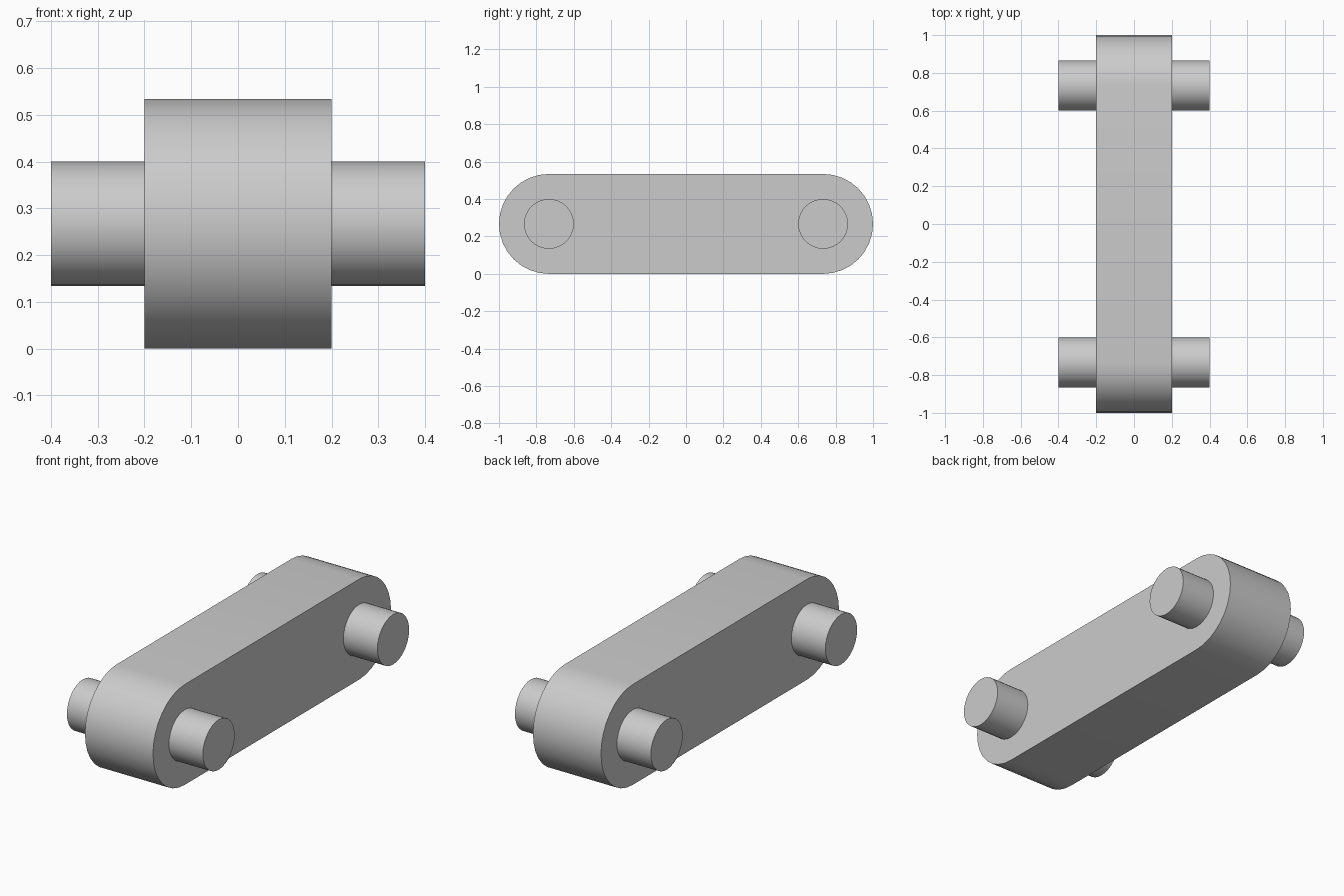
import bpy
import bmesh
from math import pi, sin, cos, radians

cube = bpy.data.objects.get("Cube")
if cube:
    bpy.data.objects.remove(cube)

END_RADIUS = 0.267
PIN_RADIUS = 0.133
PIVOT_Y = 1 - END_RADIUS

grey = bpy.data.materials.new("plain_grey")
grey.use_nodes = True
grey.diffuse_color = (0.6, 0.6, 0.6, 1)
grey.node_tree.nodes["Principled BSDF"].inputs["Base Color"].default_value = (0.6, 0.6, 0.6, 1)


def arc(centre_y, radius, start, sweep, steps):
    """Points in the y-z plane around a pivot."""
    return [(centre_y + radius * cos(start + sweep * i / steps),
             END_RADIUS + radius * sin(start + sweep * i / steps))
            for i in range(steps + 1)]


def extrude_profile(name, profile, half_width):
    """Solid made by sweeping a y-z outline along x."""
    bm = bmesh.new()
    face = bm.faces.new([bm.verts.new((-half_width, y, z)) for y, z in profile])
    swept = bmesh.ops.extrude_face_region(bm, geom=[face], use_keep_orig=True)
    moved = [v for v in swept["geom"] if isinstance(v, bmesh.types.BMVert)]
    bmesh.ops.translate(bm, verts=moved, vec=(2 * half_width, 0, 0))
    bmesh.ops.recalc_face_normals(bm, faces=bm.faces)
    mesh = bpy.data.meshes.new(name)
    bm.to_mesh(mesh)
    bm.free()
    mesh.materials.append(grey)
    obj = bpy.data.objects.new(name, mesh)
    bpy.context.collection.objects.link(obj)
    bpy.ops.object.select_all(action="DESELECT")
    obj.select_set(True)
    bpy.context.view_layer.objects.active = obj
    bpy.ops.object.shade_smooth_by_angle(angle=radians(30))


# Link bar with rounded ends
bar = arc(PIVOT_Y, END_RADIUS, -pi / 2, pi, 16) + arc(-PIVOT_Y, END_RADIUS, pi / 2, pi, 16)
extrude_profile("link_bar", bar, 0.2)

# Pins passing through both pivots
for name, side in (("front_pin", -1), ("back_pin", 1)):
    circle = arc(side * PIVOT_Y, PIN_RADIUS, 0, 2 * pi, 32)[:-1]
    extrude_profile(name, circle, 0.4)
